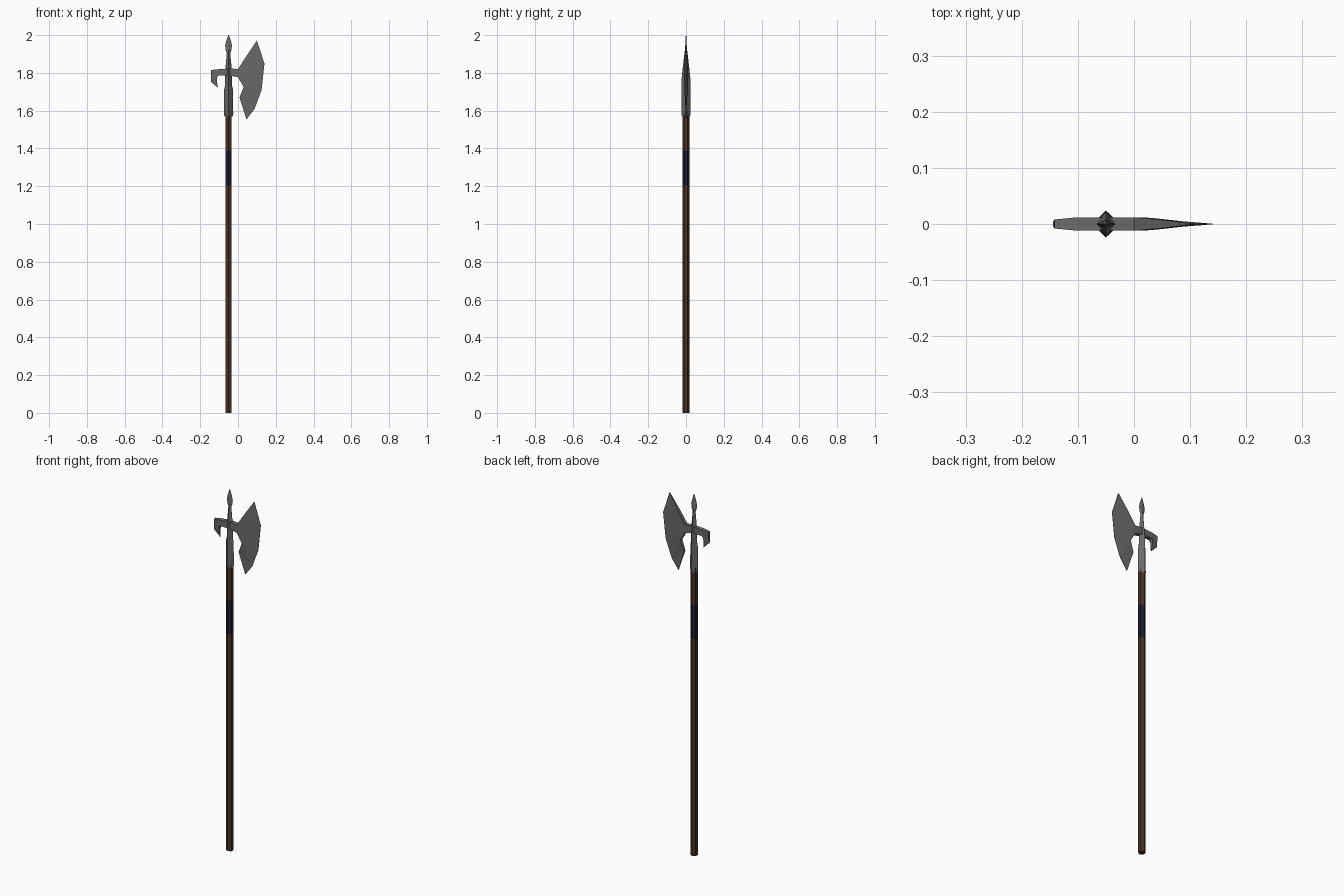
import bpy, bmesh, math

if "Cube" in bpy.data.objects:
    bpy.data.objects.remove(bpy.data.objects["Cube"])

CX = -0.05  # x of the shaft axis


def material(name, rgb):
    m = bpy.data.materials.new(name)
    m.diffuse_color = (*rgb, 1)
    m.use_nodes = True
    m.node_tree.nodes["Principled BSDF"].inputs["Base Color"].default_value = m.diffuse_color
    return m


steel = material("dark steel", (0.145, 0.145, 0.145))
wood = material("brown wood", (0.07, 0.033, 0.018))
cloth = material("navy wrap", (0.011, 0.012, 0.028))


def finish(bm, name, mats):
    bmesh.ops.recalc_face_normals(bm, faces=bm.faces)
    me = bpy.data.meshes.new(name)
    bm.to_mesh(me)
    bm.free()
    ob = bpy.data.objects.new(name, me)
    bpy.context.collection.objects.link(ob)
    for m in mats:
        me.materials.append(m)
    return ob


def loft(sections, sides):
    """Stack rings (z, half x, half y) with a corner on the y axis."""
    bm = bmesh.new()
    rings = []
    for z, rx, ry in sections:
        angles = [math.pi / 2 + math.tau * i / sides for i in range(sides)]
        rings.append([bm.verts.new((CX + rx * math.cos(a), ry * math.sin(a), z)) for a in angles])
    for lo, hi in zip(rings, rings[1:]):
        for i in range(sides):
            j = (i + 1) % sides
            bm.faces.new((lo[i], lo[j], hi[j], hi[i]))
    bm.faces.new(rings[0])
    bm.faces.new(rings[-1])
    return bm


# Hexagonal shaft with a wrapped grip band
R = 0.0185
bm = loft([(z, R, R) for z in (0, 1.205, 1.39, 1.60)], 6)
for f in bm.faces:
    f.material_index = int(1.21 < f.calc_center_median().z < 1.38)
finish(bm, "shaft", [wood, cloth])

# Diamond socket that narrows into the leaf-shaped spike
finish(loft([
    (1.570, 0.022, 0.022), (1.585, 0.025, 0.024), (1.715, 0.023, 0.024),
    (1.730, 0.019, 0.024), (1.770, 0.019, 0.023), (1.830, 0.016, 0.017),
    (1.905, 0.009, 0.008), (1.920, 0.015, 0.006), (1.945, 0.018, 0.004),
    (1.970, 0.012, 0.003), (2.000, 0.002, 0.001)], 4), "socket_and_spike", [steel])


def plate(name, pts, faces):
    """Two-sided plate from (x, z, half thickness) points."""
    bm = bmesh.new()
    side = {s: {k: bm.verts.new((x, s * t, z)) for k, (x, z, t) in pts.items()} for s in (-1, 1)}
    count = {}
    for f in faces:
        for s in (-1, 1):
            bm.faces.new([side[s][k] for k in f])
        for a, b in zip(f, f[1:] + f[0]):
            count.setdefault(frozenset(a + b), []).append((a, b))
    # Rim walls along edges used only once
    for uses in count.values():
        if len(uses) == 1:
            a, b = uses[0]
            bm.faces.new((side[-1][a], side[-1][b], side[1][b], side[1][a]))
    return finish(bm, name, [steel])


# Axe blade, thick at the neck and sharp along the outer edge
plate("axe_blade", {
    "J": (CX, 1.825, 0.012), "K": (CX, 1.787, 0.012),
    "A": (0.0, 1.82, 0.012), "B": (0.0, 1.777, 0.012),
    "C": (0.045, 1.89, 0.008), "D": (0.03, 1.725, 0.011), "E": (0.008, 1.67, 0.006),
    "T": (0.10, 1.972, 0.001), "F": (0.14, 1.85, 0.0006), "G": (0.125, 1.71, 0.0006),
    "H": (0.088, 1.61, 0.0006), "I": (0.045, 1.553, 0.001),
}, ["JABK", "ACDB", "CTF", "CFGD", "DGH", "DHE", "EHI"])

# Back hook
plate("back_hook", {
    "J": (CX, 1.823, 0.012), "K": (CX, 1.787, 0.012),
    "L": (-0.10, 1.820, 0.012), "M": (-0.105, 1.787, 0.012),
    "N": (-0.142, 1.815, 0.008), "O": (-0.144, 1.755, 0.004),
    "P": (-0.108, 1.72, 0.001), "Q": (-0.112, 1.77, 0.009),
}, ["JKML", "LMQN", "NQO", "OQP"])
